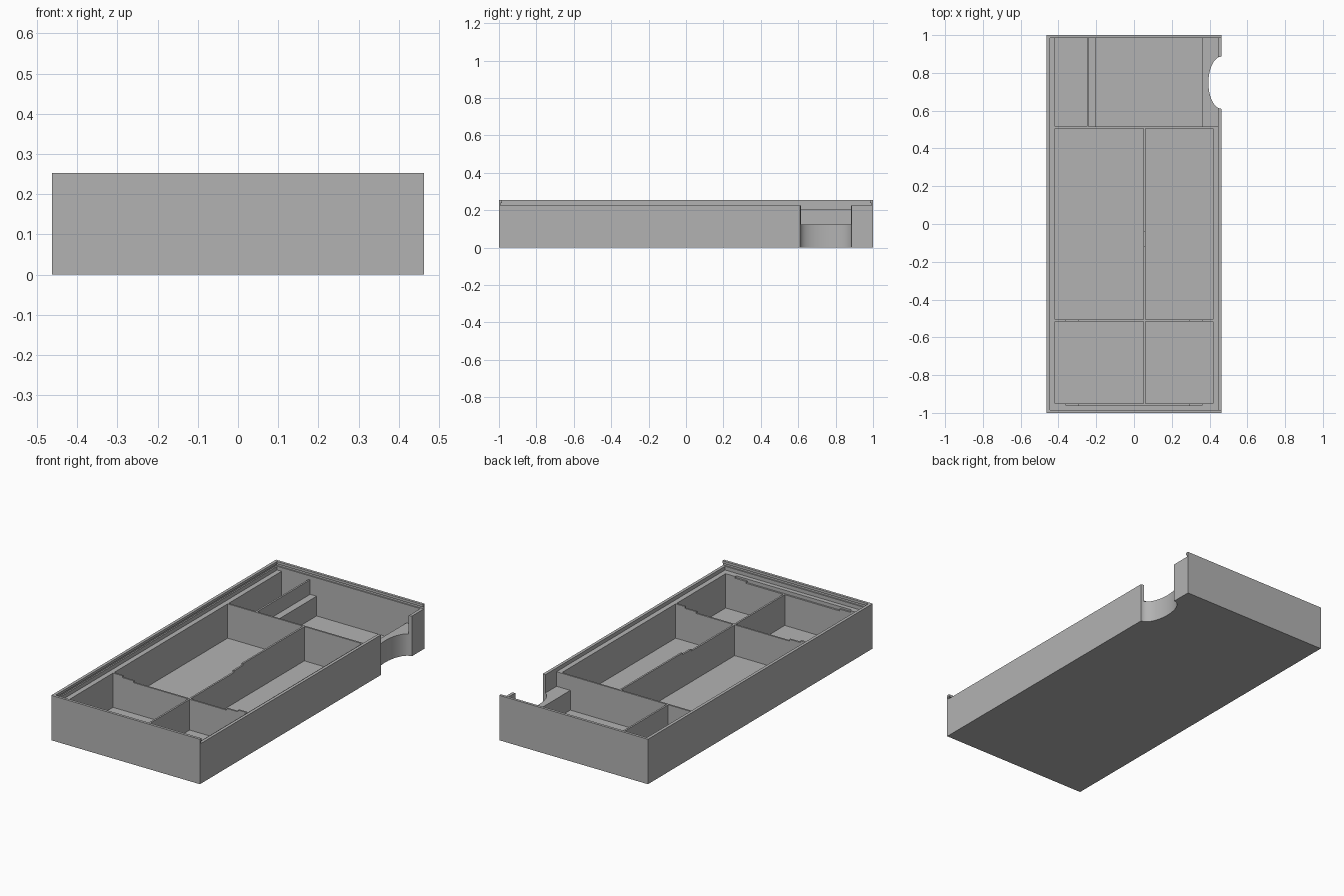
import bpy
import bmesh
from mathutils import Matrix, Vector

cube = bpy.data.objects.get("Cube")
if cube:
    bpy.data.objects.remove(cube, do_unlink=True)

grey = bpy.data.materials.new("plain_grey")
grey.use_nodes = True
grey.diffuse_color = (0.45, 0.45, 0.45, 1)
grey.node_tree.nodes["Principled BSDF"].inputs["Base Color"].default_value = (0.45, 0.45, 0.45, 1)


def add_object(name, bm):
    mesh = bpy.data.meshes.new(name)
    bm.to_mesh(mesh)
    bm.free()
    obj = bpy.data.objects.new(name, mesh)
    bpy.context.collection.objects.link(obj)
    return obj


def box(name, x0, x1, y0, y1, z0, z1):
    bm = bmesh.new()
    bmesh.ops.create_cube(bm, size=1)
    bmesh.ops.scale(bm, vec=(x1 - x0, y1 - y0, z1 - z0), verts=bm.verts)
    bmesh.ops.translate(bm, vec=((x0 + x1) / 2, (y0 + y1) / 2, (z0 + z1) / 2), verts=bm.verts)
    return add_object(name, bm)


def carve(target, cutter):
    """Subtract the cutter from the target, then discard the cutter."""
    cutter.hide_render = True
    mod = target.modifiers.new("carve", "BOOLEAN")
    mod.operation = "DIFFERENCE"
    mod.solver = "EXACT"
    mod.object = cutter
    bpy.context.view_layer.update()
    graph = bpy.context.evaluated_depsgraph_get()
    result = bpy.data.meshes.new_from_object(target.evaluated_get(graph))
    target.modifiers.clear()
    target.data = result
    bpy.data.objects.remove(cutter, do_unlink=True)


# Overall sizes
W, L, H = 0.463, 1.0, 0.253
FLOOR, SHELF, RIM, LEDGE = 0.012, 0.123, 0.226, 0.205
IN_X, IN_Y, SIDE = 0.446, 0.985, 0.418
OPEN, OVER = 0.6, 0.3

tray = box("tray", -W, W, -L, L, 0, H)

cuts = [
    # lid opening and its side grooves, open at one long side
    (-IN_X, OPEN, -IN_Y, IN_Y, RIM, OVER),
    (-IN_X - 0.008, OPEN, -IN_Y - 0.007, IN_Y + 0.007, RIM, 0.239),
    # recess down to the divider tops
    (-IN_X, IN_X, -IN_Y, IN_Y, LEDGE, OVER),
    # back end: narrow slot, shelf level, deep well between the shelves
    (-SIDE, -0.25, 0.515, IN_Y, FLOOR, OVER),
    (-0.24, IN_X, 0.515, IN_Y, SHELF, OVER),
    (-0.2, 0.36, 0.515, IN_Y, FLOOR, OVER),
    # stepped dip in the divider tops
    (-0.36, 0.36, -0.96, -0.04, 0.195, OVER),
    (-0.29, 0.29, -0.96, -0.12, 0.185, OVER),
]
# four main compartments
for x0, x1 in ((-SIDE, 0.05), (0.06, SIDE)):
    for y0, y1 in ((-0.95, -0.515), (-0.505, 0.505)):
        cuts.append((x0, x1, y0, y1, FLOOR, OVER))

for cut in cuts:
    carve(tray, box("cutter", *cut))

# Rounded finger notch through the side wall
bm = bmesh.new()
bmesh.ops.create_cone(bm, cap_ends=True, segments=64, radius1=1, radius2=1, depth=1)
bmesh.ops.transform(bm, matrix=Matrix.Translation(Vector((W, 0.748, 0.1)))
                    @ Matrix.Diagonal((0.069, 0.138, 0.8, 1)), verts=bm.verts)
carve(tray, add_object("notch_cutter", bm))

tray.data.materials.clear()
tray.data.materials.append(grey)
for face in tray.data.polygons:
    face.material_index = 0

bpy.ops.object.select_all(action="DESELECT")
tray.select_set(True)
bpy.context.view_layer.objects.active = tray
bpy.ops.object.shade_smooth_by_angle(angle=0.5)
